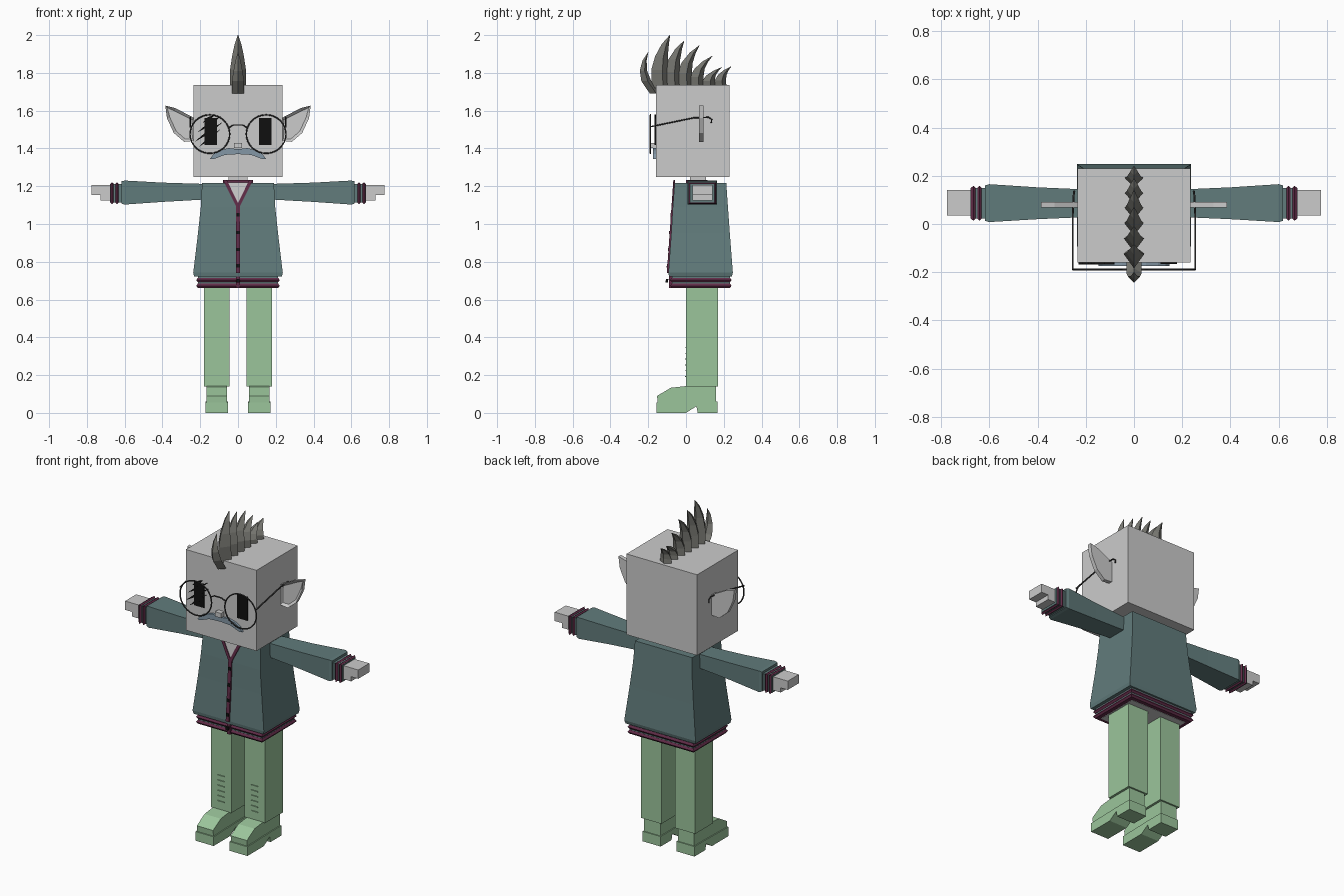
import bpy, bmesh, math
from mathutils import Vector

cube = bpy.data.objects.get("Cube")
if cube:
    bpy.data.objects.remove(cube, do_unlink=True)


def material(name, rgb):
    m = bpy.data.materials.new(name)
    m.use_nodes = True
    m.diffuse_color = (*rgb, 1)
    m.node_tree.nodes["Principled BSDF"].inputs["Base Color"].default_value = (*rgb, 1)
    return m


skin = material("light grey skin", (0.6, 0.6, 0.6))
teal = material("teal cloth", (0.12, 0.2, 0.2))
maroon = material("maroon trim", (0.12, 0.025, 0.065))
green = material("pale green", (0.33, 0.56, 0.33))
grey = material("dark hair grey", (0.19, 0.19, 0.17))
blue = material("blue grey moustache", (0.23, 0.31, 0.38))
black = material("black", (0.005, 0.005, 0.005))
metal = material("glasses wire", (0.04, 0.04, 0.04))


def finish(name, bm, mat):
    bmesh.ops.recalc_face_normals(bm, faces=bm.faces)
    mesh = bpy.data.meshes.new(name)
    bm.to_mesh(mesh)
    bm.free()
    mesh.materials.append(mat)
    ob = bpy.data.objects.new(name, mesh)
    bpy.context.collection.objects.link(ob)
    return ob


def loft(name, rings, mat):
    """Skin a list of equal-length point rings and cap both ends."""
    bm = bmesh.new()
    loops = [[bm.verts.new(p) for p in r] for r in rings]
    n = len(loops[0])
    for a, b in zip(loops, loops[1:]):
        for i in range(n):
            j = (i + 1) % n
            bm.faces.new((a[i], a[j], b[j], b[i]))
    bm.faces.new(loops[0])
    bm.faces.new(loops[-1])
    return finish(name, bm, mat)


def rect_z(z, x0, x1, y0, y1):
    return [(x0, y0, z), (x1, y0, z), (x1, y1, z), (x0, y1, z)]


def rect_x(x, y0, y1, z0, z1):
    return [(x, y0, z0), (x, y1, z0), (x, y1, z1), (x, y0, z1)]


def box(name, x0, x1, y0, y1, z0, z1, mat):
    return loft(name, [rect_z(z0, x0, x1, y0, y1), rect_z(z1, x0, x1, y0, y1)], mat)


def plate(name, pts, y0, y1, mat):
    """Extrude an outline of (x, z) points along y."""
    return loft(name, [[(x, y, z) for x, z in pts] for y in (y0, y1)], mat)


def wire(name, pts, radius, mat, cyclic=False):
    cu = bpy.data.curves.new(name, "CURVE")
    cu.dimensions = "3D"
    cu.bevel_depth = radius
    cu.bevel_resolution = 1
    cu.use_fill_caps = True
    sp = cu.splines.new("POLY")
    sp.points.add(len(pts) - 1)
    for p, co in zip(sp.points, pts):
        p.co = (*co, 1)
    sp.use_cyclic_u = cyclic
    cu.materials.append(mat)
    ob = bpy.data.objects.new(name, cu)
    bpy.context.collection.objects.link(ob)


# Head and neck
box("head", -0.235, 0.235, -0.16, 0.23, 1.25, 1.735, skin)
box("neck", -0.05, 0.05, 0.02, 0.105, 1.2, 1.26, skin)

# Jacket body
loft("jacket", [rect_z(0.722, -0.232, 0.232, -0.09, 0.243),
                rect_z(0.742, -0.237, 0.237, -0.093, 0.248),
                rect_z(0.95, -0.212, 0.212, -0.078, 0.232),
                rect_z(1.09, -0.197, 0.197, -0.07, 0.222),
                rect_z(1.218, -0.19, 0.19, -0.06, 0.213)], teal)
box("hem_band", -0.212, 0.212, -0.075, 0.232, 0.665, 0.73, teal)
box("jacket_underside", -0.19, 0.19, -0.055, 0.21, 0.66, 0.67, skin)
for z in (0.662, 0.692):
    loft("hem_stripe", [rect_z(z, -0.213, 0.213, -0.076, 0.233),
                        rect_z(z + 0.011, -0.221, 0.221, -0.084, 0.241),
                        rect_z(z + 0.023, -0.213, 0.213, -0.076, 0.233)], maroon)
box("collar", -0.08, 0.08, 0.0, 0.115, 1.21, 1.234, maroon)


def front(z):
    return -0.06 - (1.218 - z) * 0.07


def on_chest(name, pts, lift, mat):
    """Plate that follows the slope of the jacket front."""
    loft(name, [[(x, front(z) - d, z) for x, z in pts] for d in (lift, -0.002)], mat)


on_chest("open_neck", [(-0.07, 1.22), (0, 1.105), (0.07, 1.22)], 0.004, skin)
for s in (-1, 1):
    on_chest("lapel", [(s * 0.06, 1.234), (s * 0.08, 1.234), (s * 0.011, 1.095),
                       (0, 1.085), (0, 1.11)], 0.008, maroon)
on_chest("placket", [(-0.011, 1.1), (0.011, 1.1), (0.011, 0.74), (-0.011, 0.74)], 0.008, maroon)
box("placket_hem", -0.011, 0.011, -0.09, -0.07, 0.66, 0.74, maroon)
for z in (1.05, 0.955, 0.865, 0.78, 0.7):
    on_chest("button", [(-0.008, z - 0.009), (0.008, z - 0.009),
                        (0.008, z + 0.009), (-0.008, z + 0.009)], 0.011, black)

for s in (-1, 1):
    # Arms, cuffs and hands
    loft("sleeve", [rect_x(s * 0.17, 0.03, 0.142, 1.13, 1.212),
                    rect_x(s * 0.4, 0.02, 0.152, 1.117, 1.219),
                    rect_x(s * 0.6, 0.008, 0.165, 1.103, 1.23),
                    rect_x(s * 0.617, 0.013, 0.16, 1.108, 1.226)], teal)
    loft("cuff", [rect_x(s * x, 0.022, 0.15, 1.113, 1.213) for x in (0.6, 0.678)], teal)
    for x in (0.632, 0.658):
        loft("cuff_stripe", [rect_x(s * x, 0.021, 0.151, 1.112, 1.214),
                             rect_x(s * (x + 0.008), 0.014, 0.158, 1.105, 1.22),
                             rect_x(s * (x + 0.017), 0.021, 0.151, 1.112, 1.214)], maroon)
    loft("fingers", [rect_x(s * x, 0.035, 0.14, 1.153, 1.206) for x in (0.67, 0.775)], skin)
    loft("palm", [rect_x(s * x, 0.035, 0.14, 1.125, 1.16) for x in (0.67, 0.728)], skin)

    # Legs with lace ridges
    cx = s * 0.1125
    box("leg", cx - 0.068, cx + 0.068, 0, 0.17, 0.14, 0.68, green)
    for i in range(6):
        z = 0.19 + i * 0.031
        box("lace", cx - 0.022, cx + 0.022, -0.006, 0.002, z, z + 0.004, green)

    # Shoes: side outline extruded across
    def shoe(name, half, outline):
        loft(name, [[(cx + d, y, z) for y, z in outline] for d in (-half, half)], green)
    shoe("shoe_upper", 0.054, [(0.16, 0.05), (0.06, 0.04), (-0.15, 0.05), (-0.153, 0.09),
                               (-0.08, 0.133), (0, 0.142), (0.16, 0.142)])
    shoe("shoe_sole", 0.06, [(0.166, 0), (0.062, 0), (0.055, 0.035), (0, 0), (-0.157, 0),
                             (-0.157, 0.055), (0.055, 0.06), (0.166, 0.06)])

    # Ears: plate with a recessed inner face
    outline = [(0.23, 1.56), (0.33, 1.613), (0.385, 1.627), (0.376, 1.56),
               (0.34, 1.482), (0.285, 1.435), (0.23, 1.44)]
    ear = plate("ear", [(s * x, z) for x, z in outline], 0.068, 0.092, skin)
    bm = bmesh.new()
    bm.from_mesh(ear.data)
    face = min(bm.faces, key=lambda f: f.calc_center_median().y)
    bmesh.ops.inset_region(bm, faces=[face], thickness=0.016, depth=0)
    bmesh.ops.translate(bm, verts=face.verts, vec=(0, 0.014, 0))
    bm.to_mesh(ear.data)
    bm.free()

    # Glasses
    ring = [(s * 0.149 + 0.105 * math.cos(a), -0.188, 1.476 + 0.102 * math.sin(a))
            for a in (math.tau * k / 32 for k in range(32))]
    wire("glasses_rim", ring, 0.004, metal, True)
    wire("glasses_arm", [(s * 0.254, -0.188, 1.515), (s * 0.254, 0.04, 1.562),
                         (s * 0.25, 0.12, 1.565), (s * 0.248, 0.136, 1.553),
                         (s * 0.247, 0.134, 1.535)], 0.004, metal)
    # Eyes
    plate("eye", [(s * 0.11, 1.418), (s * 0.178, 1.418), (s * 0.178, 1.56), (s * 0.11, 1.56)],
          -0.166, -0.158, black)

wire("glasses_bridge", [(-0.048, -0.188, 1.51), (-0.025, -0.19, 1.524),
                        (0.025, -0.19, 1.524), (0.048, -0.188, 1.51)], 0.004, metal)

# Slashes across the right eye
for x0, z0, x1, z1 in ((-0.215, 1.485, -0.085, 1.575), (-0.23, 1.435, -0.08, 1.54),
                       (-0.205, 1.41, -0.095, 1.5), (-0.19, 1.535, -0.12, 1.58)):
    mx, mz = (x0 + x1) / 2, (z0 + z1) / 2
    plate("eye_slash", [(x0, z0), (mx + 0.006, mz - 0.007), (x1, z1), (mx - 0.006, mz + 0.007)],
          -0.168, -0.16, black)

# Nose and moustache
box("nose", -0.02, 0.02, -0.19, -0.155, 1.402, 1.43, skin)
half = [(0, 1.396), (0.05, 1.402), (0.1, 1.388), (0.13, 1.37), (0.148, 1.345),
        (0.13, 1.343), (0.07, 1.366), (0, 1.37)]
plate("moustache", half + [(-x, z) for x, z in half[-2:0:-1]], -0.174, -0.155, blue)


# Mohawk: curved diamond spikes
def spike(base, mid, tip, depth, width):
    base, mid, tip = Vector(base), Vector(mid), Vector(tip)
    rings = []
    for t, size in ((0, 1), (0.3, 1), (0.55, 0.75), (0.8, 0.42), (1, 0.03)):
        p = base * (1 - t) ** 2 + mid * 2 * t * (1 - t) + tip * t * t
        d, w = depth * size, width * size
        rings.append([(0, p.x - d, p.y), (w, p.x + d * 0.3, p.y),
                      (0, p.x + d, p.y), (-w, p.x + d * 0.3, p.y)])
    loft("hair_spike", rings, grey)


spike((-0.165, 1.69), (-0.265, 1.8), (-0.2, 1.91), 0.026, 0.032)
tips = [(-0.085, 2.0), (-0.01, 1.97), (0.07, 1.945), (0.14, 1.89), (0.19, 1.83), (0.24, 1.835)]
for i, (y, z) in enumerate(tips):
    b = -0.135 + i * 0.064
    spike((b, 1.72), (b - 0.02, 1.72 + (z - 1.72) * 0.6), (y, z), 0.045 - i * 0.003, 0.042 - i * 0.001)
